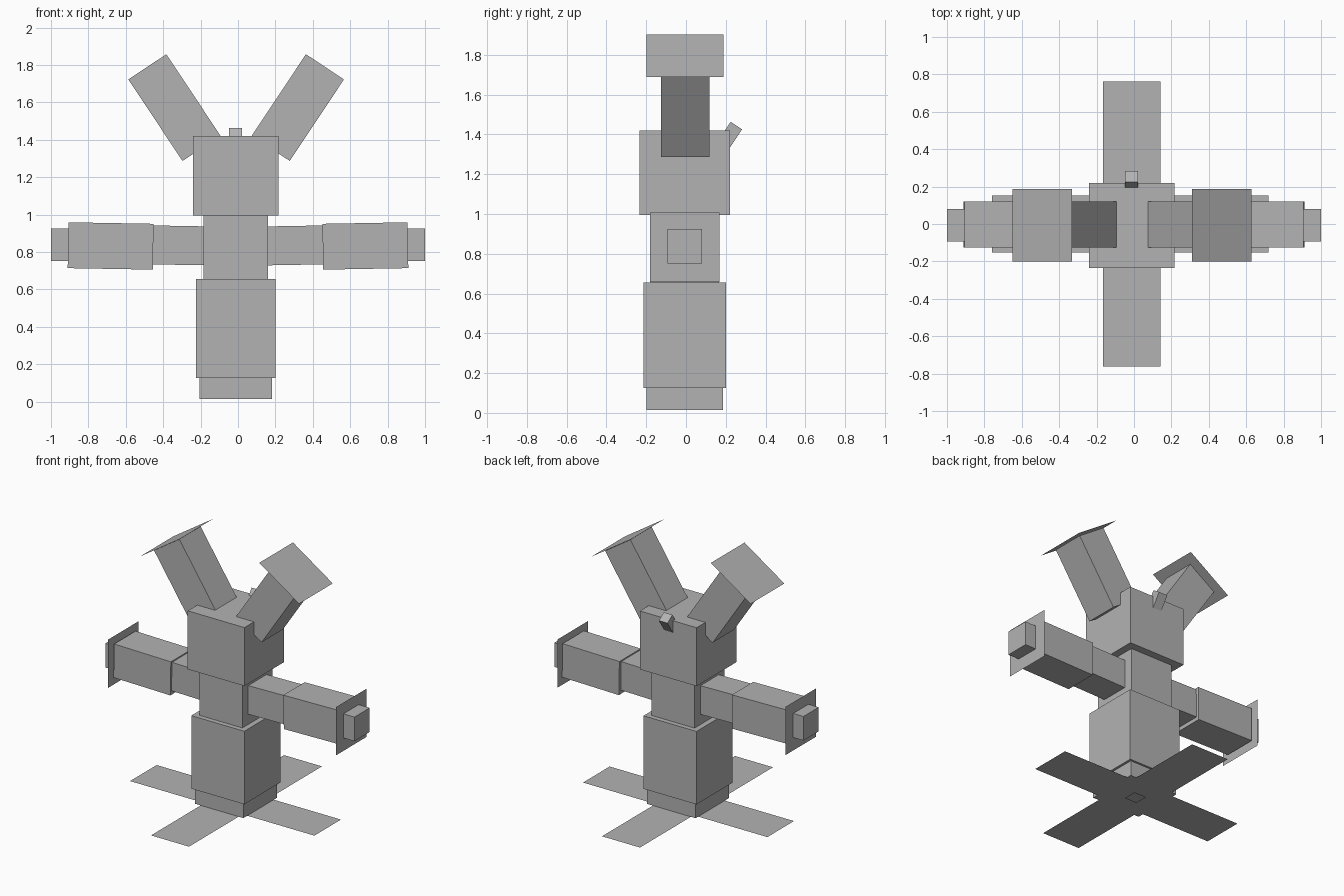
import bpy
from math import radians

default = bpy.data.objects.get("Cube")
if default:
    bpy.data.objects.remove(default, do_unlink=True)

# One plain grey for everything
grey = bpy.data.materials.new("plain_grey")
grey.use_nodes = True
colour = (0.45, 0.45, 0.45, 1)
grey.diffuse_color = colour
grey.node_tree.nodes["Principled BSDF"].inputs["Base Color"].default_value = colour


def finish(name, size, rot):
    obj = bpy.context.object
    obj.name = name
    obj.scale = size
    obj.rotation_euler = [radians(a) for a in rot]
    obj.data.materials.append(grey)
    return obj


def box(name, centre, size, rot=(0, 0, 0)):
    bpy.ops.mesh.primitive_cube_add(size=1, location=centre)
    return finish(name, size, rot)


def sheet(name, centre, width, depth, rot=(0, 0, 0)):
    bpy.ops.mesh.primitive_plane_add(size=1, location=centre)
    return finish(name, (width, depth, 1), rot)


# Stacked body
MID = -0.012
Y = -0.007
box("base", (MID, Y, 0.07), (0.39, 0.385, 0.11))
box("lower_body", (MID, Y, 0.39), (0.425, 0.415, 0.53))
box("chest", (MID, Y, 0.825), (0.345, 0.345, 0.35))
box("head", (MID, Y, 1.207), (0.455, 0.455, 0.424))

# Flat crossed foot and its small centre pad
sheet("foot_sideways", (-0.02, 0, 0.013), 1.48, 0.305)
sheet("foot_lengthways", (MID, 0, 0.011), 0.305, 1.525)
sheet("foot_pad", (MID, 0, 0), 0.1, 0.1)

# Small peg leaning out of the back of the head
box("back_peg", (-0.014, 0.198, 1.361), (0.07, 0.069, 0.2), (-33.7, 0, 0))

# Arms and ears on both sides
LEAN = 33.6
for side, s in (("left", 1), ("right", -1)):
    lift = (0, -s, 0)
    box(side + "_upper_arm", (s * 0.3, Y, 0.835), (0.34, 0.21, 0.208), lift)
    box(side + "_forearm", (s * 0.681, -0.003, 0.832), (0.455, 0.245, 0.245), lift)
    sheet(side + "_cuff", (s * 0.915 - 0.003, -0.006, 0.832), 0.35, 0.35, (0, 90, 0))
    box(side + "_hand", (s * 0.95, -0.006, 0.838), (0.1, 0.175, 0.175))

    tilt = (0, s * LEAN, 0)
    box(side + "_ear", (s * 0.33 - 0.01, -0.003, 1.572), (0.244, 0.244, 0.523), tilt)
    sheet(side + "_ear_cap", (s * 0.48 - 0.01, -0.006, 1.795), 0.383, 0.387, tilt)
